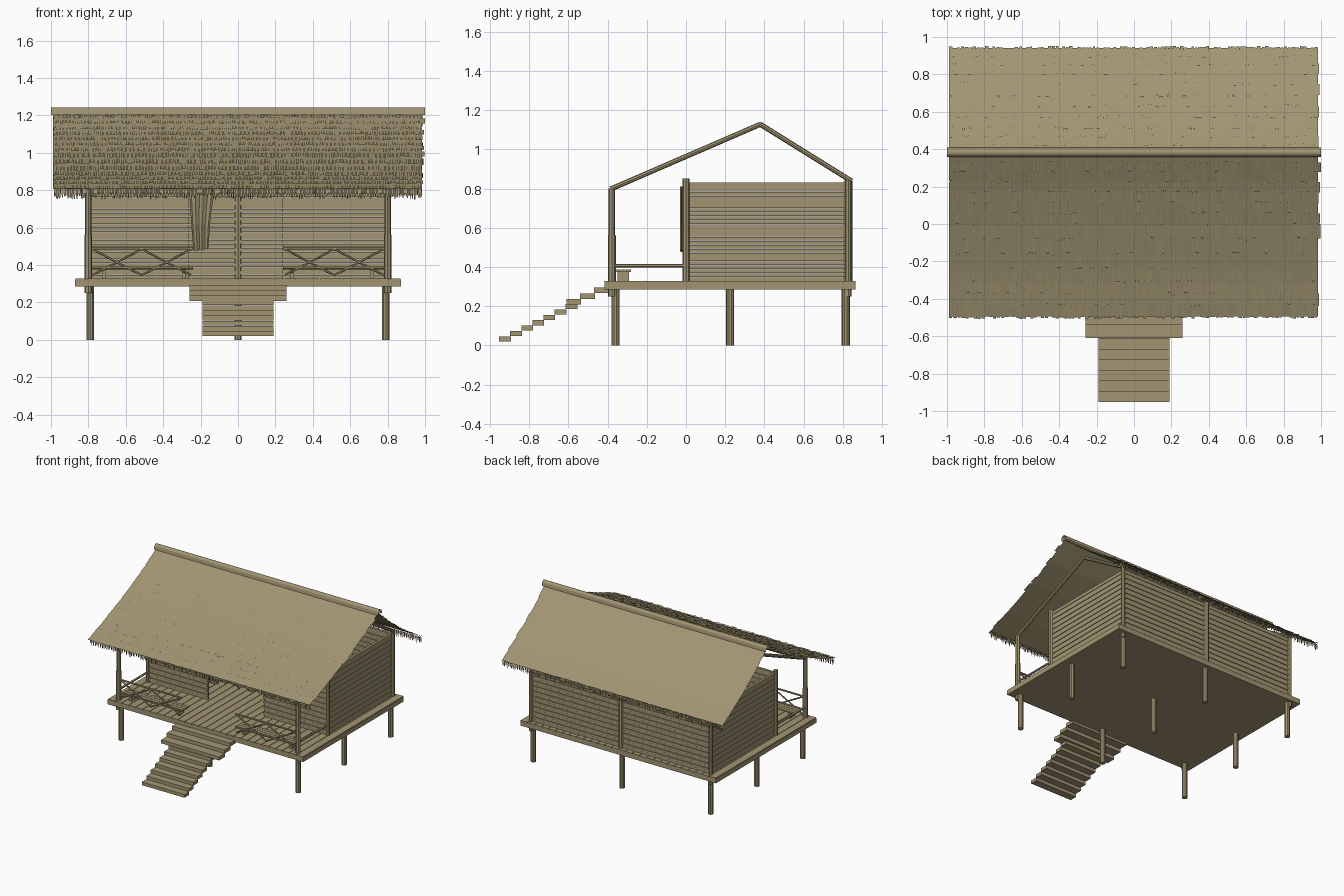
import bpy, bmesh, math, random
from mathutils import Vector, Matrix

if "Cube" in bpy.data.objects:
    bpy.data.objects.remove(bpy.data.objects["Cube"])

random.seed(4)
straw = bpy.data.materials.new("dry_straw_tan")
straw.diffuse_color = (0.36, 0.30, 0.17, 1)
straw.use_nodes = True
straw.node_tree.nodes["Principled BSDF"].inputs["Base Color"].default_value = straw.diffuse_color


def finish(bm, name):
    me = bpy.data.meshes.new(name)
    bm.to_mesh(me)
    bm.free()
    me.materials.append(straw)
    ob = bpy.data.objects.new(name, me)
    bpy.context.collection.objects.link(ob)
    return ob


def box(bm, x0, x1, y0, y1, z0, z1):
    m = Matrix.Translation(((x0 + x1) / 2, (y0 + y1) / 2, (z0 + z1) / 2))
    m = m @ Matrix.Diagonal((x1 - x0, y1 - y0, z1 - z0, 1))
    bmesh.ops.create_cube(bm, size=1, matrix=m)


def pole(bm, a, b, r, sides=8):
    a, b = Vector(a), Vector(b)
    d = b - a
    m = Matrix.Translation((a + b) / 2) @ d.to_track_quat('Z', 'Y').to_matrix().to_4x4()
    bmesh.ops.create_cone(bm, cap_ends=True, segments=sides, radius1=r, radius2=r,
                          depth=d.length, matrix=m)


def quad(bm, *pts):
    bm.faces.new([bm.verts.new(p) for p in pts])


# Deck slab with planks running front to back
bm = bmesh.new()
box(bm, -0.872, 0.872, -0.415, 0.865, 0.285, 0.321)
n = 28
w = 1.744 / n
for i in range(n):
    x = -0.872 + i * w
    box(bm, x + 0.002, x + w - 0.002, -0.415, 0.865, 0.321, 0.327)
finish(bm, "deck")

# Nine round stilts
bm = bmesh.new()
for x in (-0.79, 0, 0.79):
    for y in (-0.36, 0.225, 0.815):
        pole(bm, (x, y, 0), (x, y, 0.29), 0.021, 10)
finish(bm, "stilts")

# Stairs: narrow lower flight, wide upper flight
bm = bmesh.new()
for i in range(7):
    y, z = -0.953 + i * 0.0565, 0.02 + i * 0.0275
    box(bm, -0.19, 0.19, y, y + 0.06, z, z + 0.026)
for i in range(3):
    y, z = -0.61 + i * 0.07, 0.208 + i * 0.029
    box(bm, -0.258, 0.258, y, y + 0.075, z, z + 0.028)
finish(bm, "stairs")

# Upright posts
bm = bmesh.new()
for s in (-1, 1):
    for y, z0, z1 in ((-0.378, 0.25, 0.8), (0.0, 0.325, 0.85), (0.828, 0.25, 0.84)):
        pole(bm, (s * 0.8, y, z0), (s * 0.8, y, z1), 0.017)
    pole(bm, (s * 0.8, -0.378, 0.25), (s * 0.8, -0.378, 0.56), 0.02)
pole(bm, (0, 0.828, 0.325), (0, 0.828, 0.84), 0.02)
finish(bm, "posts")

# Rafters on both gable ends
bm = bmesh.new()
for s in (-0.8, 0.8):
    pole(bm, (s, -0.385, 0.797), (s, 0.38, 1.128), 0.013)
    pole(bm, (s, 0.375, 1.13), (s, 0.845, 0.838), 0.013)
finish(bm, "rafters")


# Slatted walls: boards alternate slightly in depth
def slat_wall(name, along_x, a0, a1, c):
    bm = bmesh.new()
    rows = 23
    h = (0.805 - 0.327) / rows
    for i in range(rows):
        z = 0.327 + i * h
        t = 0.009 if i % 2 else 0.006
        if along_x:
            box(bm, a0, a1, c - t, c + t, z, z + h - 0.002)
        else:
            box(bm, c - t, c + t, a0, a1, z, z + h - 0.002)
    # plain top plate
    if along_x:
        box(bm, a0, a1, c - 0.01, c + 0.01, 0.803, 0.83)
    else:
        box(bm, c - 0.01, c + 0.01, a0, a1, 0.803, 0.83)
    finish(bm, name)


slat_wall("left_wall", False, 0.0, 0.828, -0.79)
slat_wall("right_wall", False, 0.0, 0.828, 0.79)
slat_wall("back_wall", True, -0.79, 0.79, 0.822)
slat_wall("front_wall_left", True, -0.79, -0.265, 0.0)
slat_wall("front_wall_right", True, 0.235, 0.79, 0.0)

# Curtain gathered at the doorway, gently pleated
bm = bmesh.new()
cols = 12
prev = None
for i in range(cols + 1):
    t = i / cols
    y = -0.024 + 0.006 * math.sin(t * 6 * math.pi)
    top = bm.verts.new((-0.262 + 0.135 * t, y, 0.81))
    mid = bm.verts.new((-0.25 + 0.10 * t, y, 0.62))
    low = bm.verts.new((-0.238 + 0.08 * t, y, 0.475 + 0.012 * t))
    if prev:
        bm.faces.new((prev[0], prev[1], mid, top))
        bm.faces.new((prev[1], prev[2], low, mid))
    prev = (top, mid, low)
finish(bm, "curtain")

# Railings with crossed braces, side rails and benches
rail, bench = bmesh.new(), bmesh.new()
for s in (-1, 1):
    y = -0.375
    for z in (0.49, 0.385):
        pole(rail, (s * 0.79, y, z), (s * 0.24, y, z), 0.008, 6)
    for a, b in ((0.78, 0.515), (0.515, 0.25)):
        pole(rail, (s * a, y, 0.485), (s * b, y, 0.345), 0.006, 6)
        pole(rail, (s * a, y, 0.345), (s * b, y, 0.485), 0.006, 6)
    pole(rail, (s * 0.8, -0.378, 0.407), (s * 0.8, 0.0, 0.407), 0.009, 6)
    xs = sorted((s * 0.77, s * 0.24))
    for k in range(3):
        yb = -0.362 + k * 0.028
        box(bench, xs[0], xs[1], yb, yb + 0.025, 0.375, 0.387)
    for x in (0.715, 0.29):
        box(bench, s * x - 0.01, s * x + 0.01, -0.35, -0.29, 0.325, 0.376)
finish(rail, "railings")
finish(bench, "benches")

# Roof slopes as (y, z) profiles from the ridge to the eave
slopes = {
    "front": [(0.38, 1.212), (0.2, 1.105), (0.0, 1.005), (-0.28, 0.885), (-0.495, 0.805)],
    "back": [(0.38, 1.212), (0.5, 1.108), (0.66, 0.985), (0.82, 0.88), (0.94, 0.808)],
}


def along(profile, t):
    f = min(max(t, 0), 0.9999) * (len(profile) - 1)
    i = int(f)
    return Vector((0, *profile[i])).lerp(Vector((0, *profile[i + 1])), f - i)


for side, profile in slopes.items():
    # Thin thatch base
    bm = bmesh.new()
    for (y0, z0), (y1, z1) in zip(profile, profile[1:]):
        quad(bm, (-0.985, y0, z0), (0.985, y0, z0), (0.985, y1, z1), (-0.985, y1, z1))
    finish(bm, side + "_roof_base")

    # Overlapping rows of leaf strips, narrow gaps between them
    bm = bmesh.new()
    rows = 14 if side == "front" else 11
    for r in range(rows):
        x = -0.988
        while x < 0.98:
            wd = random.uniform(0.012, 0.02)
            a = along(profile, r / rows)
            b = along(profile, (r + random.uniform(0.92, 1.2)) / rows)
            up = Vector((0, 0, 1))
            a, b = a + up * 0.002, b + up * random.uniform(0.005, 0.009)
            if r == rows - 1:
                b += Vector((0, math.copysign(random.uniform(0, 0.012), b.y), -0.004))
            quad(bm, (x, a.y, a.z), (x + wd, a.y, a.z), (x + wd, b.y, b.z), (x, b.y, b.z))
            x += wd + random.choice((0.002, 0.003, 0.006))
    finish(bm, side + "_thatch")

    # Ragged fringe hanging under the eave
    bm = bmesh.new()
    s = -1 if side == "front" else 1
    y = -0.474 if side == "front" else 0.93
    x = -0.985
    while x < 0.975:
        wd = random.uniform(0.006, 0.014)
        z = random.uniform(0.75, 0.775)
        quad(bm, (x, y - s * 0.004, 0.812), (x + wd, y - s * 0.004, 0.812),
             (x + wd, y + s * 0.004, 0.785), (x, y + s * 0.004, 0.785))
        quad(bm, (x, y + s * 0.004, 0.785), (x + wd, y + s * 0.004, 0.785),
             (x + wd * 0.7, y, z), (x + wd * 0.3, y, z))
        x += wd + random.uniform(0.001, 0.006)
    finish(bm, side + "_eave_fringe")

# Rounded ridge cap, an open arch
bm = bmesh.new()
arc = [(0.383 - 0.022 * math.cos(k * math.pi / 8), 1.22 + 0.022 * math.sin(k * math.pi / 8))
       for k in range(9)]
arc = [(0.358, 1.203)] + arc + [(0.408, 1.203)]
for (y0, z0), (y1, z1) in zip(arc, arc[1:]):
    quad(bm, (-1, y0, z0), (1, y0, z0), (1, y1, z1), (-1, y1, z1))
bmesh.ops.remove_doubles(bm, verts=bm.verts, dist=0.0001)
finish(bm, "ridge_cap")
